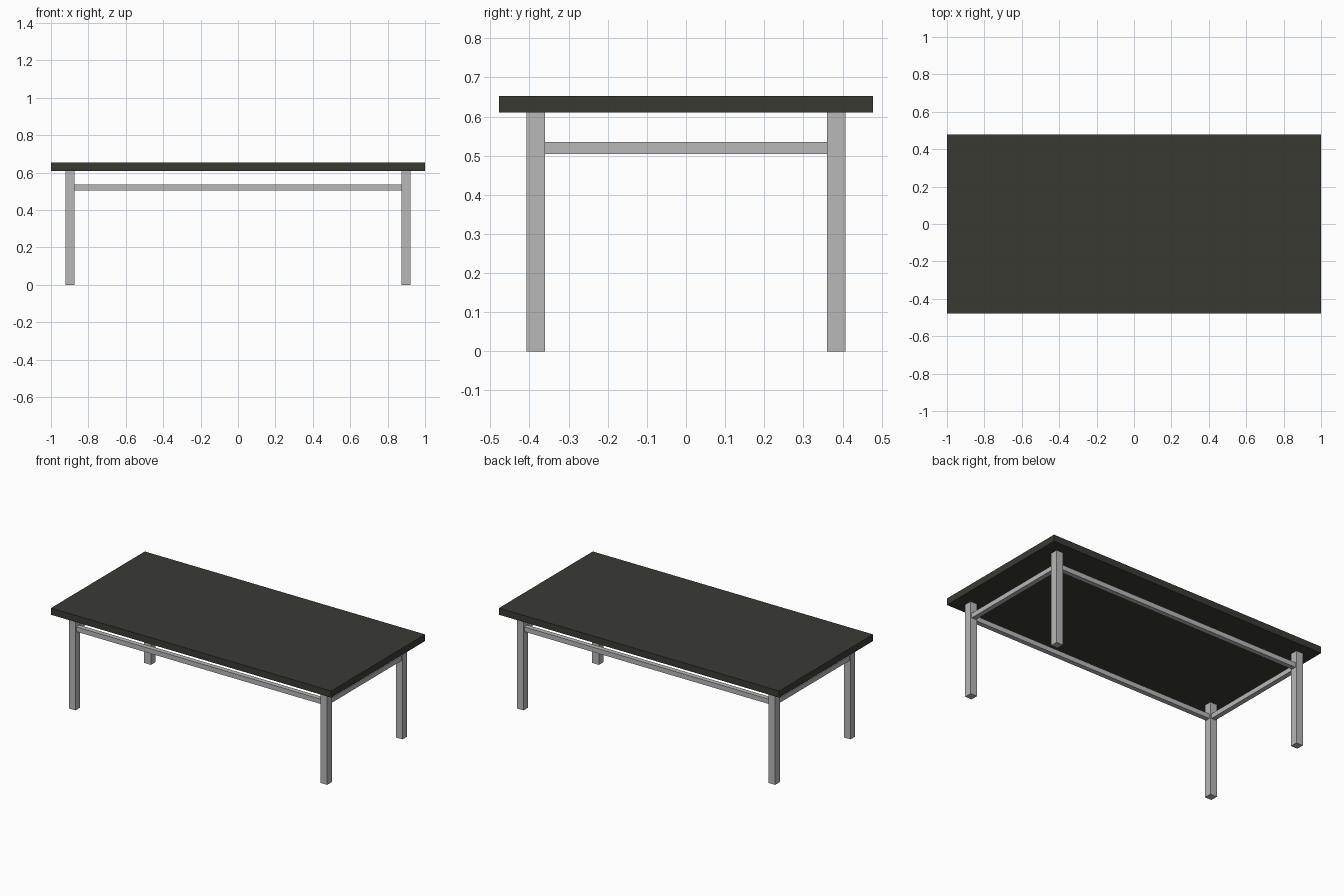
import bpy

cube = bpy.data.objects.get("Cube")
if cube:
    bpy.data.objects.remove(cube, do_unlink=True)


def material(name, colour):
    mat = bpy.data.materials.new(name)
    mat.use_nodes = True
    mat.diffuse_color = colour
    mat.node_tree.nodes["Principled BSDF"].inputs["Base Color"].default_value = colour
    return mat


def box(name, centre, size, mat):
    bpy.ops.mesh.primitive_cube_add(size=1, location=centre)
    obj = bpy.context.object
    obj.name = name
    obj.scale = size
    bpy.ops.object.transform_apply(location=False, rotation=False, scale=True)
    obj.data.materials.append(mat)
    return obj


dark = material("dark top", (0.042, 0.042, 0.034, 1))
metal = material("grey metal", (0.479, 0.479, 0.479, 1))

TOP_Z, UNDER_Z = 0.653, 0.61
LEG_X, LEG_Y, LEG = 0.898, 0.384, 0.048
RAIL_Z, RAIL = 0.52, 0.031

# Table top
box("table_top", (0, 0, (TOP_Z + UNDER_Z) / 2), (2, 0.956, TOP_Z - UNDER_Z), dark)

# Legs
for side, sx in (("left", 1), ("right", -1)):
    for end, sy in (("front", -1), ("back", 1)):
        box(f"{end}_{side}_leg", (sx * LEG_X, sy * LEG_Y, UNDER_Z / 2),
            (LEG, LEG, UNDER_Z), metal)

# Rails between the legs
for end, sy in (("front", -1), ("back", 1)):
    box(f"{end}_rail", (0, sy * LEG_Y, RAIL_Z), (2 * LEG_X - LEG, RAIL, RAIL), metal)
for side, sx in (("left", 1), ("right", -1)):
    box(f"{side}_rail", (sx * LEG_X, 0, RAIL_Z), (RAIL, 2 * LEG_Y - LEG, RAIL), metal)
